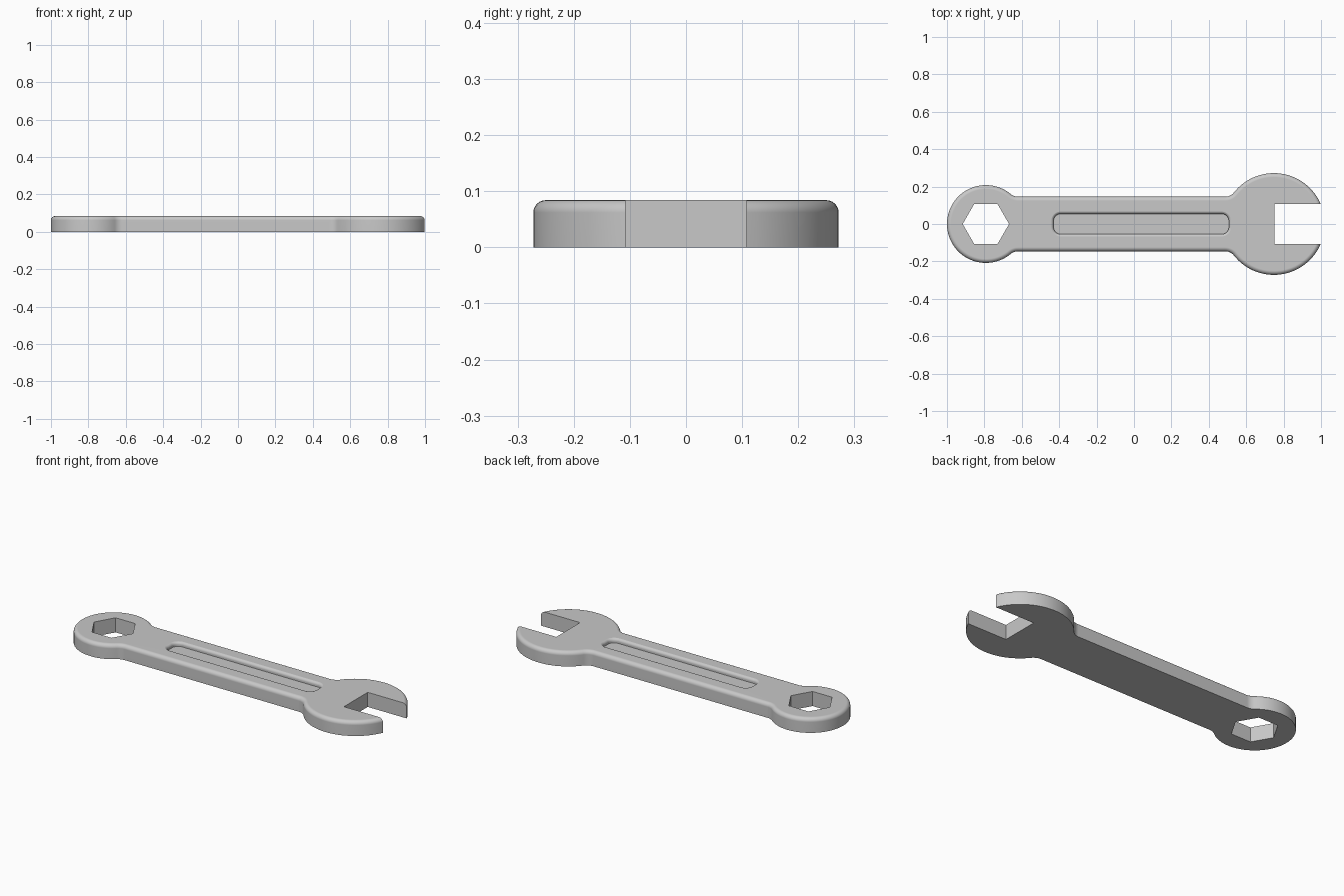
import bpy, bmesh
from math import sin, cos, pi, atan2, sqrt

old = bpy.data.objects.get("Cube")
if old:
    bpy.data.objects.remove(old, do_unlink=True)

HEIGHT, EDGE = 0.084, 0.022
HALF_WIDTH, FILLET = 0.146, 0.06
JAW_X, JAW_R = 0.748, 0.272
RING_X, RING_R = -0.792, 0.208

steel = bpy.data.materials.new("steel_grey")
steel.use_nodes = True
grey = (0.58, 0.58, 0.58, 1)
steel.diffuse_color = grey
steel.node_tree.nodes["Principled BSDF"].inputs["Base Color"].default_value = grey


def arc(cx, cy, r, a, b, n):
    return [(cx + r * cos(a + (b - a) * i / n), cy + r * sin(a + (b - a) * i / n))
            for i in range(n + 1)]


def loft(name, rings):
    """Closed solid through (outline, height) rings, capped at both ends."""
    bm = bmesh.new()
    loops = [[bm.verts.new((x, y, z)) for x, y in pts] for pts, z in rings]
    for low, high in zip(loops, loops[1:]):
        for i in range(len(low)):
            j = (i + 1) % len(low)
            bm.faces.new((low[i], low[j], high[j], high[i]))
    bm.faces.new(loops[0][::-1])
    bm.faces.new(loops[-1])
    bmesh.ops.recalc_face_normals(bm, faces=bm.faces)
    mesh = bpy.data.meshes.new(name)
    bm.to_mesh(mesh)
    bm.free()
    mesh.materials.append(steel)
    obj = bpy.data.objects.new(name, mesh)
    bpy.context.collection.objects.link(obj)
    return obj


def spanner_outline(d):
    """Two round heads blended into a straight handle, inset by d."""
    fy = HALF_WIDTH + FILLET
    dx_jaw = sqrt((JAW_R + FILLET) ** 2 - fy ** 2)
    dx_ring = sqrt((RING_R + FILLET) ** 2 - fy ** 2)
    a_jaw, a_ring = atan2(fy, -dx_jaw), atan2(fy, dx_ring)
    half = arc(JAW_X, 0, JAW_R - d, 0, a_jaw, 36)
    half += arc(JAW_X - dx_jaw, fy, FILLET + d, a_jaw + pi, 1.5 * pi, 8)[1:]
    half += arc(RING_X + dx_ring, fy, FILLET + d, 1.5 * pi, a_ring + pi, 8)
    half += arc(RING_X, 0, RING_R - d, a_ring, pi, 36)[1:]
    return half + [(x, -y) for x, y in half[-2:0:-1]]


def slot_outline(d):
    """Rounded rectangle grown outwards by d."""
    x0, x1, hy, r = -0.43, 0.507, 0.054, 0.038
    corners = [(x1 - r, hy - r), (x0 + r, hy - r), (x0 + r, r - hy), (x1 - r, r - hy)]
    return [p for k, (x, y) in enumerate(corners)
            for p in arc(x, y, r + d, k * pi / 2, (k + 1) * pi / 2, 8)]


# Body with a rounded upper edge and a flat underside
steps = [i / 6 * pi / 2 for i in range(7)]
body = loft("spanner_body", [(spanner_outline(0), 0)] + [
    (spanner_outline(EDGE * (1 - cos(t))), HEIGHT - EDGE * (1 - sin(t))) for t in steps])

# Cutters: hexagonal hole, open jaw and the grip recess with a rounded rim
hexagon = arc(RING_X, 0, 0.124, 0, 2 * pi, 6)[:-1]
jaw = [(0.75, -0.108), (1.2, -0.108), (1.2, 0.108), (0.75, 0.108)]
rim, top = 0.016, HEIGHT + 0.0004
recess = [(slot_outline(0), HEIGHT - 0.024)] + [
    (slot_outline(rim * (1 - cos(t))), top - rim * (1 - sin(t))) for t in steps]
recess.append((slot_outline(rim), HEIGHT + 0.05))
cutters = [loft("hex_hole_cutter", [(hexagon, -0.1), (hexagon, 0.2)]),
           loft("jaw_cutter", [(jaw, -0.1), (jaw, 0.2)]),
           loft("grip_recess_cutter", recess)]

bpy.ops.object.select_all(action='DESELECT')
body.select_set(True)
bpy.context.view_layer.objects.active = body
for cutter in cutters:
    cutter.hide_render = True
    mod = body.modifiers.new(cutter.name, 'BOOLEAN')
    mod.operation = 'DIFFERENCE'
    mod.solver = 'EXACT'
    mod.object = cutter
    bpy.ops.object.modifier_apply(modifier=mod.name)
for cutter in cutters:
    bpy.data.objects.remove(cutter, do_unlink=True)

# Smooth rounded edges, flat broad faces
bpy.ops.object.shade_smooth_by_angle(angle=0.6)
weighted = body.modifiers.new("even_shading", 'WEIGHTED_NORMAL')
weighted.keep_sharp = True
